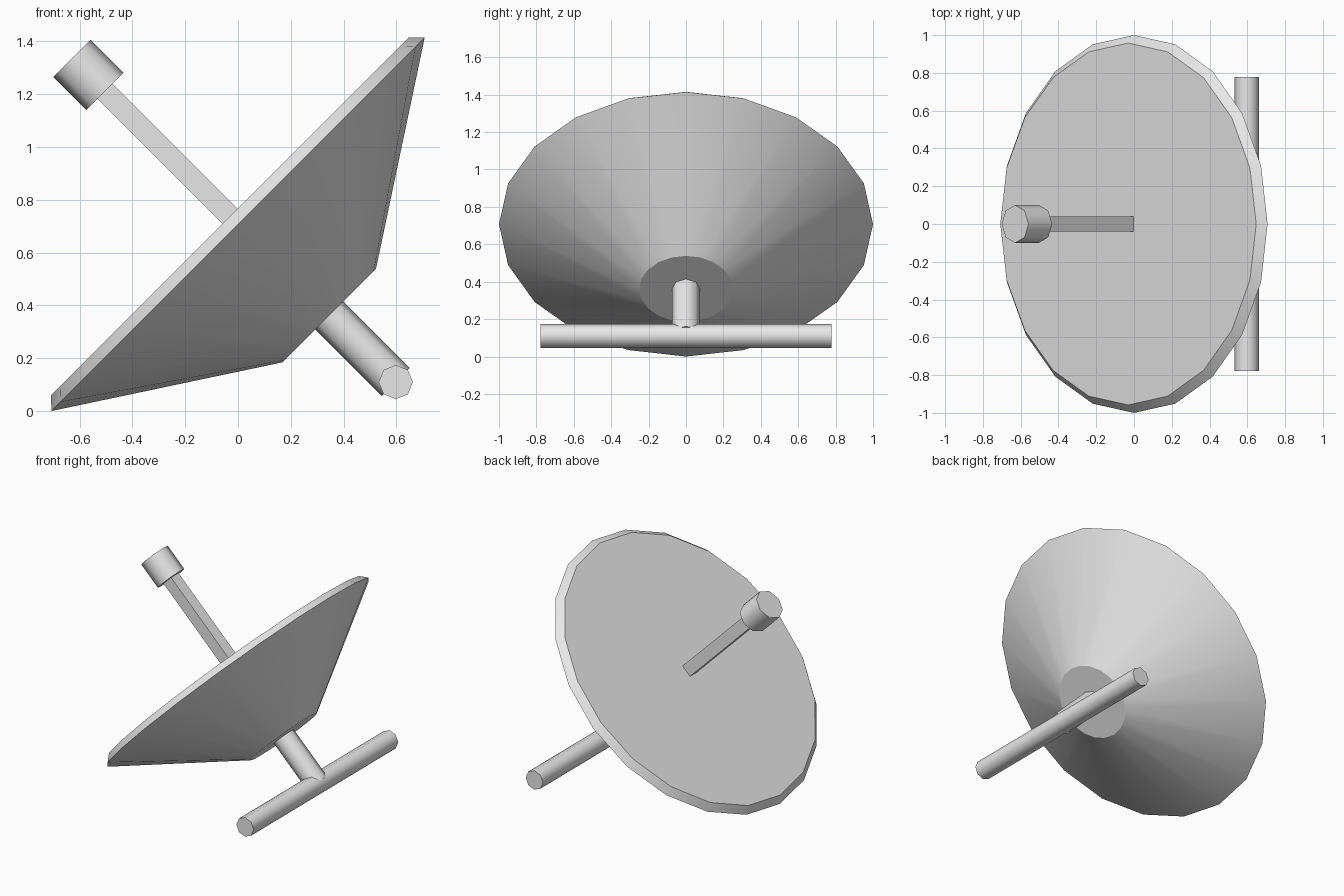
import bpy
import bmesh
import math
from mathutils import Matrix

cube = bpy.data.objects.get("Cube")
if cube:
    bpy.data.objects.remove(cube, do_unlink=True)

# One grey for the whole antenna
GREY = (0.8, 0.8, 0.8, 1.0)
grey = bpy.data.materials.new("light grey")
grey.use_nodes = True
grey.diffuse_color = GREY
grey.node_tree.nodes["Principled BSDF"].inputs["Base Color"].default_value = GREY

RIM_HEIGHT = math.sqrt(0.5)
# Dish frame: local z is the dish axis, tilted toward -x
TILT = Matrix.Translation((0, 0, RIM_HEIGHT)) @ Matrix.Rotation(math.radians(-45), 4, 'Y')


def lathe(name, profile, sides, frame, smooth_angle=50, turn=0):
    """Closed solid of revolution; profile lists (radius, height) upward."""
    bm = bmesh.new()
    rings = []
    for radius, height in profile:
        ring = []
        for i in range(sides):
            a = math.tau * i / sides + math.radians(turn)
            ring.append(bm.verts.new((radius * math.cos(a), radius * math.sin(a), height)))
        rings.append(ring)
    for low, high in zip(rings, rings[1:]):
        for i in range(sides):
            j = (i + 1) % sides
            bm.faces.new((low[i], low[j], high[j], high[i]))
    bm.faces.new(rings[0][::-1])
    bm.faces.new(rings[-1])
    bm.normal_update()
    # Smooth faces, keeping the steeper edges sharp
    for face in bm.faces:
        face.smooth = True
    for edge in bm.edges:
        edge.smooth = edge.calc_face_angle() < math.radians(smooth_angle)
    mesh = bpy.data.meshes.new(name)
    bm.to_mesh(mesh)
    bm.free()
    mesh.materials.append(grey)
    obj = bpy.data.objects.new(name, mesh)
    obj.matrix_world = frame
    bpy.context.collection.objects.link(obj)
    return obj


def rod(name, radius, start, end, frame, sides=8, **options):
    return lathe(name, [(radius, start), (radius, end)], sides, frame, **options)


# Dish: small flat back, wide cone, bevelled rim and flat front
lathe("dish", [(0.25, -0.489), (1.0, 0), (0.958, 0.043)], 20, TILT, smooth_angle=25)

# Square feed arm and the receiver at its tip
rod("feed_arm", 0.04 * math.sqrt(2), 0.043, 0.72, TILT, sides=4, turn=45)
rod("receiver", 0.1, 0.713, 0.89, TILT)

# Mounting post behind the dish, ending in the cross bar
BAR_DEPTH = 0.845
rod("mounting_post", 0.075, -BAR_DEPTH, -0.48, TILT)
bar_frame = Matrix.Translation(TILT.translation + TILT.to_3x3().col[2] * -BAR_DEPTH)
rod("cross_bar", 0.065, -0.778, 0.778, bar_frame @ Matrix.Rotation(math.radians(90), 4, 'X'))
